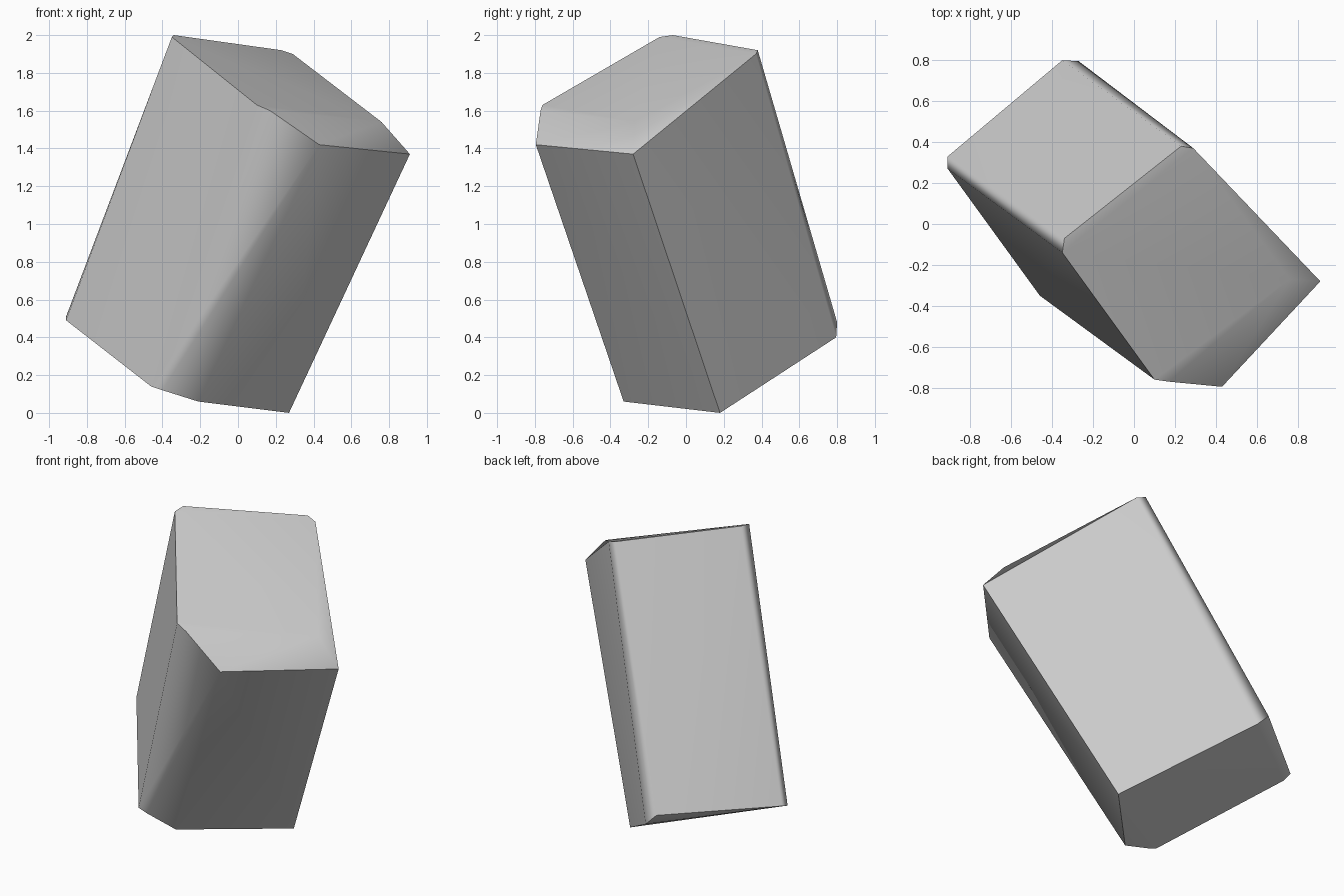
import bpy, bmesh
from math import radians

if "Cube" in bpy.data.objects:
    bpy.data.objects.remove(bpy.data.objects["Cube"])

# Corner points of the leaning block (paired points make the narrow bevels)
top_corners = [
    (-0.34, -0.07, 2.00), (-0.35, -0.14, 1.99),   # peak
    (0.23, 0.38, 1.92), (0.29, 0.37, 1.90),       # back
    (0.10, -0.76, 1.63), (0.17, -0.77, 1.60),     # front
    (0.43, -0.795, 1.42),                         # front right
    (0.91, -0.28, 1.37), (0.76, -0.27, 1.54),     # right
]
bottom_corners = [
    (0.27, 0.18, 0.00),                           # lowest tip
    (-0.21, -0.33, 0.06),                         # front
    (-0.46, -0.35, 0.14), (-0.40, -0.35, 0.12),   # front left
    (-0.91, 0.27, 0.49), (-0.91, 0.33, 0.51),     # left
    (-0.35, 0.80, 0.48), (-0.27, 0.795, 0.40),    # back
]

# Rock block: convex skin over the corners
bm = bmesh.new()
for co in top_corners + bottom_corners:
    bm.verts.new(co)
bmesh.ops.convex_hull(bm, input=bm.verts[:])
loose = [v for v in bm.verts if not v.link_faces]
bmesh.ops.delete(bm, geom=loose, context='VERTS')
bmesh.ops.recalc_face_normals(bm, faces=bm.faces[:])

mesh = bpy.data.meshes.new("rock_block")
bm.to_mesh(mesh)
bm.free()
rock = bpy.data.objects.new("rock_block", mesh)
bpy.context.collection.objects.link(rock)

# Smooth narrow bevels, keep the broad facets flat
bpy.context.view_layer.objects.active = rock
rock.select_set(True)
bpy.ops.object.shade_smooth_by_angle(angle=radians(50))
weighted = rock.modifiers.new("flat_facets", 'WEIGHTED_NORMAL')
weighted.keep_sharp = True
